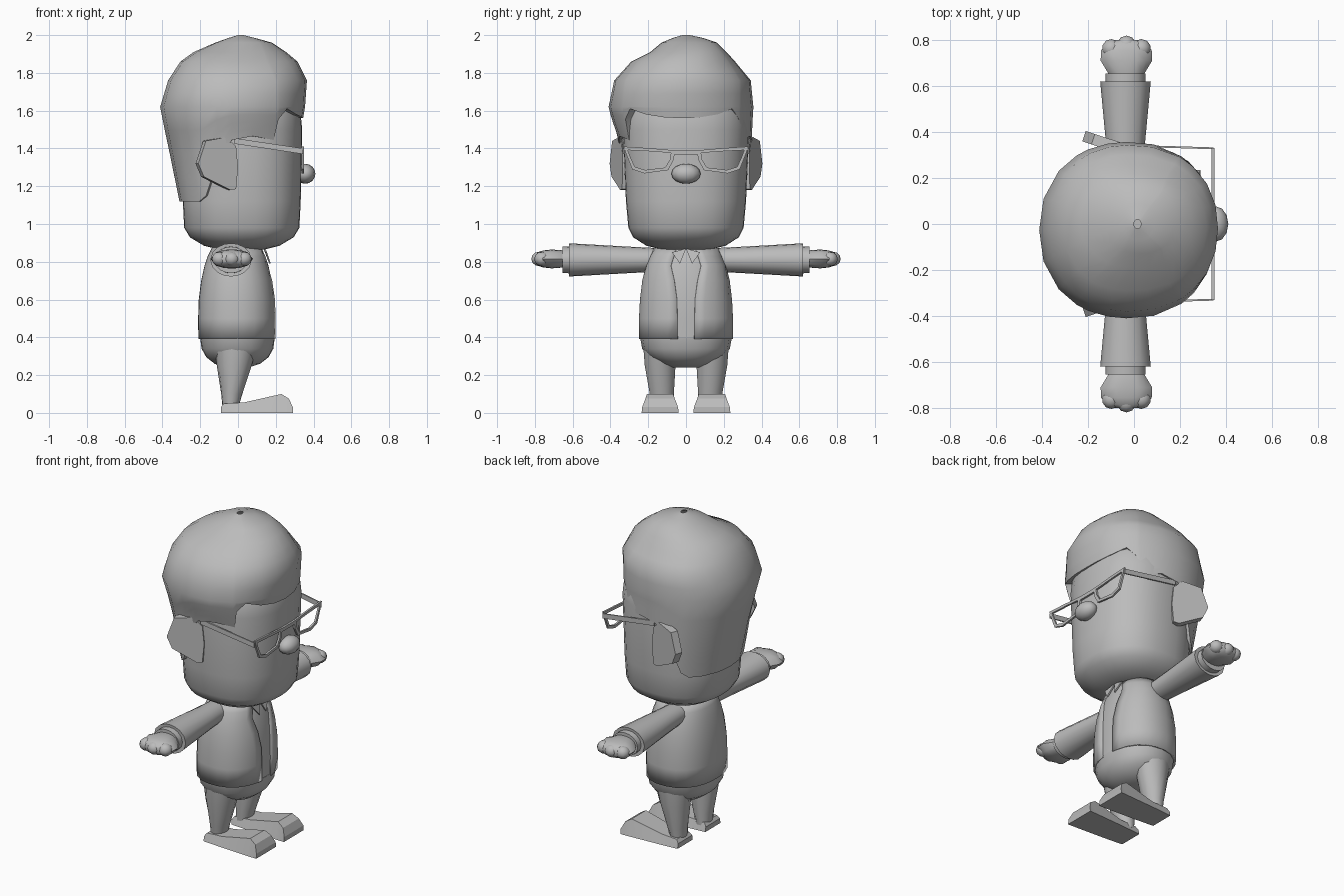
import bpy, bmesh, math
from mathutils import Vector

if "Cube" in bpy.data.objects:
    bpy.data.objects.remove(bpy.data.objects["Cube"])

grey = bpy.data.materials.new("mid_grey")
grey.diffuse_color = (0.5, 0.5, 0.5, 1)
grey.use_nodes = True
grey.node_tree.nodes["Principled BSDF"].inputs["Base Color"].default_value = grey.diffuse_color


def finish(name, bm, angle=40):
    bmesh.ops.remove_doubles(bm, verts=bm.verts, dist=1e-5)
    bmesh.ops.recalc_face_normals(bm, faces=bm.faces)
    me = bpy.data.meshes.new(name)
    bm.to_mesh(me)
    bm.free()
    me.materials.append(grey)
    ob = bpy.data.objects.new(name, me)
    bpy.context.collection.objects.link(ob)
    bpy.ops.object.select_all(action='DESELECT')
    ob.select_set(True)
    bpy.context.view_layer.objects.active = ob
    if angle:
        bpy.ops.object.shade_smooth_by_angle(angle=math.radians(angle))
    return ob


def loft(name, rings, closed=True, caps=True, angle=40):
    """Skin a list of equal-length point rings."""
    bm = bmesh.new()
    vs = [[bm.verts.new(p) for p in r] for r in rings]
    n = len(vs[0])
    for a, b in zip(vs, vs[1:]):
        for i in range(n if closed else n - 1):
            j = (i + 1) % n
            bm.faces.new((a[i], a[j], b[j], b[i]))
    if caps:
        bm.faces.new(vs[0])
        bm.faces.new(vs[-1])
    return finish(name, bm, angle)


def radius(a, rx, ry, p):
    return (abs(math.cos(a) / rx) ** p + abs(math.sin(a) / ry) ** p) ** (-1 / p)


def ring(cx, cy, z, rx, ry, n=24, p=2.0):
    out = []
    for i in range(n):
        a = 2 * math.pi * i / n
        r = radius(a, rx, ry, p)
        out.append((cx + r * math.cos(a), cy + r * math.sin(a), z))
    return out


def lerp_table(tab, z):
    """Interpolate rows (key, values...) by key."""
    if z <= tab[0][0]:
        return tab[0][1:]
    for a, b in zip(tab, tab[1:]):
        if z <= b[0]:
            t = (z - a[0]) / (b[0] - a[0])
            return [u + (v - u) * t for u, v in zip(a[1:], b[1:])]
    return tab[-1][1:]


def ellipsoid(name, c, r, u=12, v=8):
    bm = bmesh.new()
    bmesh.ops.create_uvsphere(bm, u_segments=u, v_segments=v, radius=1)
    for w in bm.verts:
        w.co = Vector(c) + Vector(w.co[k] * r[k] for k in range(3))
    return finish(name, bm, 60)


# Head
loft("head", [ring(0.02, 0, z, rx, ry, 28, 2.4) for z, rx, ry in (
    (0.865, .12, .13), (0.885, .2, .21), (0.93, .275, .28), (0.98, .305, .305),
    (1.12, .312, .318), (1.5, .32, .335), (1.6, .31, .325), (1.72, .25, .25))])

# Hair: shell with hairline height varying around the head
HC = -0.02
shape = [  # z, back, front, -y side, +y side
    (1.12, -.31, .34, -.325, .325), (1.44, -.375, .34, -.352, .348),
    (1.56, -.402, .345, -.395, .353), (1.62, -.412, .355, -.41, .357),
    (1.76, -.37, .365, -.38, .343), (1.86, -.305, .315, -.29, .26),
    (1.91, -.235, .255, -.19, .215), (1.96, -.12, .18, -.13, .165),
    (1.985, -.05, .09, -.07, .09), (2.0, .0, .03, -.02, .02)]
line = [(0, 1.56), (15, 1.565), (30, 1.58), (44, 1.61), (52, 1.555), (55, 1.445),
        (74, 1.465), (92, 1.445), (104, 1.35), (117, 1.15), (125, 1.12),
        (140, 1.12), (160, 1.12)]
line = line + [(180, 1.12)] + [(360 - a, z) for a, z in line[:0:-1]]


def hair_point(deg, z, scale=1.0):
    xb, xf, y0, y1 = lerp_table(shape, z)
    cy = (y0 + y1) / 2
    a = math.radians(deg)
    cx = HC if z < 1.9 else (xb + xf) / 2
    rx = xf - cx if math.cos(a) > 0 else cx - xb
    r = scale * radius(a, rx, (y1 - y0) / 2, 2.2)
    return (cx + r * math.cos(a), cy + r * math.sin(a), z)


hair = [[hair_point(a, b, 0.88) for a, b in line]]
for f in (0, .25, .5, .75, 1):
    hair.append([hair_point(a, b + (1.62 - b) * f) for a, b in line])
for z in (1.69, 1.76, 1.81, 1.86, 1.91, 1.96, 1.985, 2.0):
    hair.append([hair_point(a, z) for a, b in line])
loft("hair", hair, caps=False, angle=50)

# Nose
ellipsoid("nose", (0.355, 0, 1.266), (0.055, 0.077, 0.053))

# Shirt, coat and hips
torso = [(0.39, .205, .25), (0.5, .206, .25), (0.6, .203, .245), (0.7, .19, .232),
         (0.78, .172, .212), (0.83, .155, .192), (0.88, .13, .165)]
loft("shirt", [ring(-.005, 0, z, rx * .965, ry * .965, 24, 2.3) for z, rx, ry in torso])
opening = [(0.39, .045), (0.65, .05), (0.78, .085), (0.88, .05)]
coat = []
for z, rx, ry in torso:
    a0 = math.atan2(lerp_table(opening, z)[0], rx)
    row = []
    for i in range(25):
        a = a0 + (2 * math.pi - 2 * a0) * i / 24
        r = radius(a, rx, ry, 2.3)
        row.append((-.005 + r * math.cos(a), r * math.sin(a), z))
    coat.append(row)
ob = loft("coat", coat, closed=False, caps=False)
m = ob.modifiers.new("thickness", 'SOLIDIFY')
m.thickness = 0.012
loft("hips", [ring(-.003, 0, z, rx, ry, 20, 2.2) for z, rx, ry in (
    (.24, .06, .08), (.26, .12, .135), (.295, .165, .195), (.34, .19, .232),
    (.4, .198, .243))])


def plate(name, outline, off):
    """Thin prism from an outline pushed along an offset."""
    return loft(name, [outline, [Vector(p) + Vector(off) for p in outline]], angle=0)


for s, side in ((1, "left"), (-1, "right")):
    # Collar flap
    plate(side + "_collar", [(.135, 0, .87), (.165, s * .032, .79), (.145, s * .075, .85)],
          (.009, 0, 0))

    # Ear, flaring outwards towards the back
    ear = [(-.21, 1.32), (-.17, 1.44), (-.06, 1.46), (-.01, 1.41), (0, 1.3),
           (-.01, 1.185), (-.04, 1.18), (-.18, 1.25)]
    plate(side + "_ear", [(x, s * (.335 - x * .33), z) for x, z in ear],
          (-.015, -s * .045, 0))

    # Spectacle rim
    rim = [(.33, 1.41), (.2, 1.402), (.058, 1.39), (.065, 1.34), (.095, 1.285),
           (.22, 1.268), (.285, 1.29), (.315, 1.365)]
    cy, cz = .195, 1.338
    lens = [(cy + (y - cy) * .84, cz + (z - cz) * .74) for y, z in rim]
    bands = [(rim, .337), (rim, .349), (lens, .349), (lens, .337), (rim, .337)]
    loft(side + "_spectacle_rim", [[(x, s * y, z) for y, z in pts] for pts, x in bands],
         caps=False, angle=0)

    # Spectacle arm
    plate(side + "_spectacle_arm", [(-.02, s * .336, 1.455), (-.02, s * .336, 1.425),
          (.345, s * .325, 1.37), (.345, s * .325, 1.4)], (0, s * .008, 0))

    # Sleeve, cuff and hand along y
    def along_y(name, cx, cz, rows, p=2.0, n=16):
        rings = []
        for y, rx, rz in rows:
            rings.append([(px, s * y, pz) for px, pz, _ in ring(cx, cz, 0, rx, rz, n, p)])
        return loft(side + name, rings)

    along_y("_sleeve", -.037, .81, [(.14, .068, .062), (.3, .08, .07), (.62, .11, .088),
                                    (.618, .085, .07), (.58, .08, .065)])
    along_y("_cuff", -.037, .81, [(.57, .085, .072), (.655, .088, .07)])
    along_y("_hand", -.033, .815, [(.62, .06, .038), (.66, .082, .046), (.71, .112, .05),
                                   (.755, .11, .045), (.785, .085, .036), (.8, .05, .02)],
            2.2)
    for i, (dx, dy) in enumerate(((-.065, .762), (0, .777), (.065, .762))):
        ellipsoid(f"{side}_finger_{i}", (-.033 + dx, s * dy, .815), (.042, .042, .038), 10, 6)

    # Trouser leg
    loft(side + "_leg", [ring(cx, s * cy, z, rx, ry, 14) for cx, cy, z, rx, ry in (
        (-.04, .125, .03, .042, .06), (-.033, .128, .1, .056, .066),
        (-.02, .137, .25, .092, .083), (-.012, .14, .36, .115, .088))])

    # Shoe: wedge rising towards the toe
    shoe = []
    for x, top, ht, hb in ((-.09, .03, .07, .075), (-.075, .05, .062, .077),
                           (.03, .055, .06, .085), (.23, .1, .07, .096),
                           (.27, .075, .078, .098), (.29, .03, .095, .098)):
        shoe.append([(x, s * .137 - hb, 0), (x, s * .137 + hb, 0),
                     (x, s * .137 + ht, top), (x, s * .137 - ht, top)])
    loft(side + "_shoe", shoe, angle=20)

# Spectacle bridge
plate("spectacle_bridge", [(.337, -.062, 1.368), (.337, .062, 1.368),
                           (.337, .062, 1.39), (.337, -.062, 1.39)], (.012, 0, 0))
